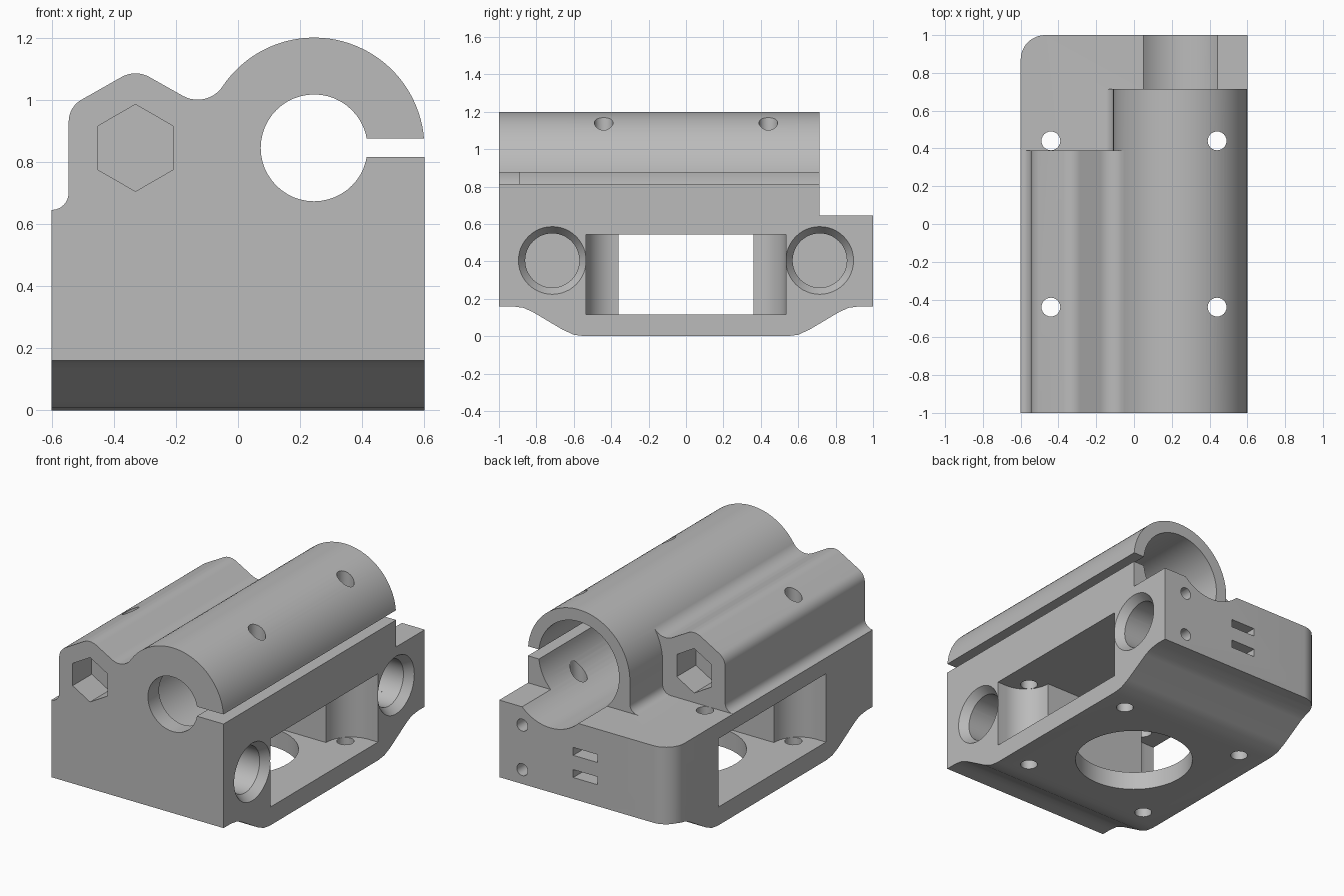
import bpy, bmesh
from math import radians, cos, sin

old = bpy.data.objects.get("Cube")
if old:
    bpy.data.objects.remove(old, do_unlink=True)

grey = bpy.data.materials.new("plain_grey")
grey.use_nodes = True
colour = (0.5, 0.5, 0.5, 1)
grey.diffuse_color = colour
grey.node_tree.nodes["Principled BSDF"].inputs["Base Color"].default_value = colour


def arc(cx, cy, r, start, end, n=12):
    """Points along an arc, angles in degrees."""
    angles = [radians(start + (end - start) * i / n) for i in range(n + 1)]
    return [(cx + r * cos(a), cy + r * sin(a)) for a in angles]


def circle(cx, cy, r, n=48):
    return arc(cx, cy, r, 0, 360, n)[:-1]


def box(a, b, c, d):
    return [(a, c), (b, c), (b, d), (a, d)]


PLACE = {"x": lambda u, v, t: (t, u, v),
         "y": lambda u, v, t: (u, t, v),
         "z": lambda u, v, t: (u, v, t)}


def prism(name, axis, start, end, profile, end_profile=None):
    """Extrude a profile along an axis, optionally lofting to a second one."""
    bm = bmesh.new()
    put = PLACE[axis]
    a = [bm.verts.new(put(u, v, start)) for u, v in profile]
    b = [bm.verts.new(put(u, v, end)) for u, v in end_profile or profile]
    bm.faces.new(a)
    bm.faces.new(b[::-1])
    for i in range(len(a)):
        j = (i + 1) % len(a)
        bm.faces.new((a[i], b[i], b[j], a[j]))
    bmesh.ops.recalc_face_normals(bm, faces=bm.faces)
    mesh = bpy.data.meshes.new(name)
    bm.to_mesh(mesh)
    bm.free()
    mesh.materials.append(grey)
    obj = bpy.data.objects.new(name, mesh)
    bpy.context.collection.objects.link(obj)
    return obj


def combine(target, tool, operation="DIFFERENCE"):
    """Apply a boolean and discard the tool."""
    tool.hide_render = True
    mod = target.modifiers.new("combine", "BOOLEAN")
    mod.operation, mod.solver, mod.object = operation, "EXACT", tool
    bpy.context.view_layer.objects.active = target
    bpy.ops.object.modifier_apply(modifier=mod.name)
    bpy.data.objects.remove(tool, do_unlink=True)


def cut(name, *args):
    combine(body, prism(name, *args))


TOP = 0.645
ROD_X, ROD_Z = 0.245, 0.845
NUT_X = -0.33

# Base block with a stepped underside
under = [(0.54, 0), (0.6, 0.008), (0.66, 0.035), (0.82, 0.13),
         (0.87, 0.152), (0.93, 0.16), (1, 0.16)]
base = under + [(1, TOP), (-1, TOP)] + [(-y, z) for y, z in reversed(under)]
body = prism("carriage_body", "x", -0.6, 0.6, base)

# Rod clamp barrel, with a fillet on its left foot
clamp = ([(0.6, 0.5), (0.6, ROD_Z)] + arc(ROD_X, ROD_Z, 0.355, 0, 180, 48)[1:]
         + arc(-0.165, 0.70, 0.055, 0, -90, 6) + [(-0.165, 0.5)])
combine(body, prism("rod_clamp", "y", -1, 0.715, clamp), "UNION")

# Nut ridge flowing into the barrel
ridge = ([(-0.6, 0.5)] + arc(-0.6, 0.70, 0.055, -90, 0, 6)
         + arc(-0.465, 0.93, 0.08, 180, 120, 6)
         + arc(NUT_X, 0.995, 0.09, 120, 60, 8)
         + arc(-0.13, 1.097, 0.097, -120, -34, 10)
         + [(0.1, 1.0), (0.1, 0.5)])
combine(body, prism("nut_ridge", "y", -1, 0.39, ridge), "UNION")

# Rounded rear corner
corner = arc(-0.47, 0.87, 0.13, 90, 180) + [(-0.7, 0.87), (-0.7, 1.1), (-0.47, 1.1)]
cut("corner_cutter", "z", -0.1, 0.8, corner)

# Rod bore, narrower front opening and clamping slit
cut("bore_cutter", "y", -0.89, 1.1, circle(ROD_X, ROD_Z, 0.28, 64))
cut("front_opening_cutter", "y", -1.1, -0.8, circle(ROD_X, ROD_Z, 0.172))
cut("slit_cutter", "y", -1.1, 0.8, box(0.36, 0.7, 0.815, 0.875))

# Hexagonal nut pockets at both ends of the ridge
hexagon = arc(NUT_X, ROD_Z, 0.14, 30, 330, 5)
cut("front_nut_cutter", "y", -1.1, -0.81, hexagon)
cut("rear_nut_cutter", "y", 0.2, 0.5, hexagon)

# Cross cavity with rounded pockets at its four corners
q = arc(0.535, 0.36, 0.175, 180, 90) + [(0.7, 0.535)]
plan = []
for sx, sy in ((1, 1), (1, -1), (-1, -1), (-1, 1)):
    part = [(sx * x, sy * y) for x, y in q]
    plan += part if sx == sy else part[::-1]
cut("cavity_cutter", "z", 0.115, 0.545, plan)
cut("floor_hole_cutter", "z", -0.1, 0.3, circle(0, 0, 0.345, 64))

# Vertical screw holes
for x in (-0.44, 0.44):
    for y in (-0.44, 0.44):
        cut("screw_hole_cutter", "z", -0.1, 1.4, circle(x, y, 0.05, 24))

# Blind side bores with a conical lead-in
for y in (-0.715, 0.715):
    cut("side_bore_cutter", "x", -0.5, 0.7, circle(y, 0.405, 0.145))
    cut("lead_in_cutter", "x", 0.55, 0.65,
        circle(y, 0.405, 0.145), circle(y, 0.405, 0.217))

# Rear pin holes and strap slots
for z in (0.25, 0.53):
    cut("pin_hole_cutter", "y", 0.8, 1.1, circle(0.44, z, 0.038, 20))
for z in (0.32, 0.46):
    cut("strap_slot_cutter", "y", 0.8, 1.1, box(-0.085, 0.085, z - 0.025, z + 0.025))

bpy.ops.object.select_all(action="DESELECT")
body.select_set(True)
bpy.context.view_layer.objects.active = body
bpy.ops.object.shade_smooth_by_angle(angle=radians(25))
